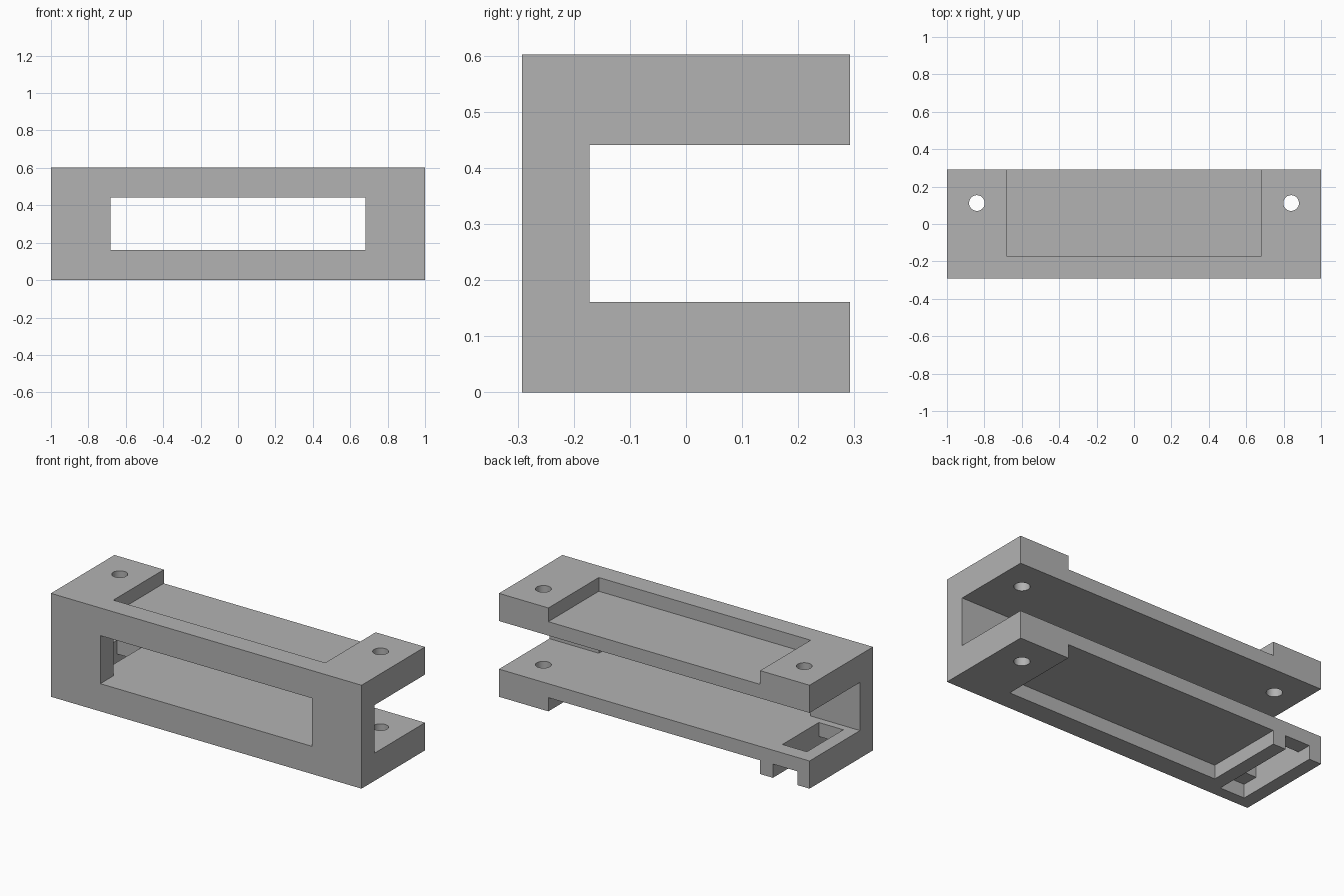
import bpy

old = bpy.data.objects.get("Cube")
if old:
    bpy.data.objects.remove(old, do_unlink=True)

grey = bpy.data.materials.new("plain grey")
grey.use_nodes = True
GREY = (0.45, 0.45, 0.45, 1)
grey.diffuse_color = GREY
grey.node_tree.nodes["Principled BSDF"].inputs["Base Color"].default_value = GREY

W, D, H = 1.0, 0.292, 0.602        # half width, half depth, height
LOW, HIGH = 0.161, 0.441           # slot floor and ceiling
WALL = -0.172                      # inner side of the front wall
BAY = 0.682                        # half width of window and recesses
STEP = 0.08                        # depth of the recesses
OUT = 0.1                          # overshoot of cutters


def box(name, x, y, z):
    """Box from (min, max) ranges."""
    bpy.ops.mesh.primitive_cube_add(size=1)
    ob = bpy.context.object
    ob.name = name
    ob.location = [(a + b) / 2 for a, b in (x, y, z)]
    ob.scale = [b - a for a, b in (x, y, z)]
    bpy.ops.object.transform_apply(location=True, rotation=False, scale=True)
    return ob


def hole(name, x, z):
    """Vertical round cutter around height z."""
    bpy.ops.mesh.primitive_cylinder_add(vertices=40, radius=0.042, depth=0.3,
                                        location=(x, 0.112, z))
    ob = bpy.context.object
    ob.name = name
    return ob


def cut(body, cutter):
    cutter.hide_render = True
    mod = body.modifiers.new(cutter.name, "BOOLEAN")
    mod.operation, mod.solver, mod.object = "DIFFERENCE", "EXACT", cutter
    bpy.context.view_layer.objects.active = body
    bpy.ops.object.modifier_apply(modifier=mod.name)
    bpy.data.objects.remove(cutter, do_unlink=True)


body = box("bracket_body", (-W, W), (-D, D), (0, H))

# Open slot from the back, and window in the front wall
cut(body, box("slot", (-W - OUT, W + OUT), (WALL, D + OUT), (LOW, HIGH)))
cut(body, box("window", (-BAY, BAY), (-D - OUT, WALL + OUT), (LOW, HIGH)))

# Shallow recesses in the top and the underside
for name, z in (("top_recess", (H - STEP, H + OUT)), ("bottom_recess", (-OUT, STEP))):
    cut(body, box(name, (-BAY, BAY), (WALL, D + OUT), z))

# Channel under one end, with a rectangular opening through the lower plate
END = (-0.922, -0.764)
cut(body, box("channel", END, (-0.225, D + OUT), (-OUT, STEP)))
cut(body, box("opening", END, (-0.13, 0.205), (STEP / 2, LOW + OUT)))

# Screw holes
for name, x, z in (("upper_hole_left", 0.84, (H + HIGH) / 2),
                   ("upper_hole_right", -0.84, (H + HIGH) / 2),
                   ("lower_hole_left", 0.84, LOW / 2)):
    cut(body, hole(name, x, z))

# Finish: one colour, sharp edges with smooth hole walls
body.data.materials.clear()
body.data.materials.append(grey)
for face in body.data.polygons:
    face.material_index = 0
bpy.ops.object.select_all(action="DESELECT")
body.select_set(True)
bpy.context.view_layer.objects.active = body
bpy.ops.object.shade_smooth_by_angle()
